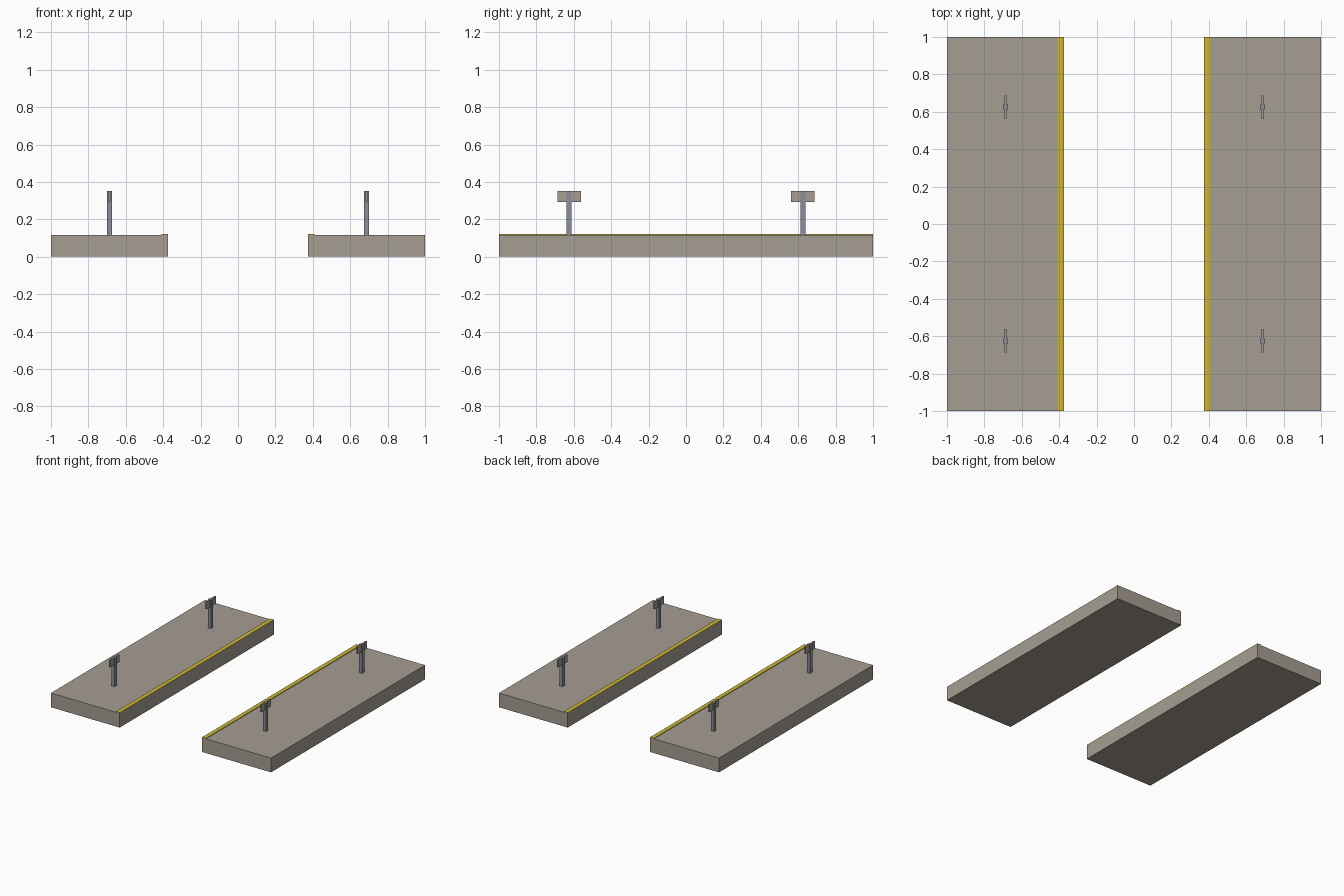
import bpy

cube = bpy.data.objects.get("Cube")
if cube:
    bpy.data.objects.remove(cube, do_unlink=True)


def material(name, color):
    mat = bpy.data.materials.new(name)
    mat.use_nodes = True
    mat.diffuse_color = (*color, 1)
    mat.node_tree.nodes["Principled BSDF"].inputs["Base Color"].default_value = (*color, 1)
    return mat


concrete = material("warm grey concrete", (0.38, 0.34, 0.29))
yellow = material("safety yellow", (0.60, 0.47, 0.04))
steel = material("blue grey steel", (0.26, 0.27, 0.33))


def box(name, low, high, mat):
    """Axis-aligned box between two corners."""
    centre = [(a + b) / 2 for a, b in zip(low, high)]
    bpy.ops.mesh.primitive_cube_add(size=1, location=centre)
    obj = bpy.context.object
    obj.name = name
    obj.scale = [abs(b - a) for a, b in zip(low, high)]
    bpy.ops.object.transform_apply(location=False, rotation=False, scale=True)
    obj.data.materials.append(mat)


DECK = 0.117     # platform surface height
TOP = 0.352      # top of posts and signs
POST_X, POST_Y = 0.6875, 0.625

for side, s in (("left", 1), ("right", -1)):
    # Platform slab and the safety strip along its inner edge
    box(f"{side}_platform", (s * 0.375, -1, 0), (s, 1, DECK), concrete)
    box(f"{side}_edge_strip", (s * 0.375, -1, DECK), (s * 0.41, 1, 0.122), yellow)

    # Sign posts, each with a thin board through its top
    for end, e in (("front", -1), ("back", 1)):
        x, y = s * POST_X, e * POST_Y
        box(f"{side}_{end}_post", (x - 0.0135, y - 0.0135, DECK),
            (x + 0.0135, y + 0.0135, TOP), steel)
        box(f"{side}_{end}_sign", (x - 0.006, y - 0.0625, 0.292),
            (x + 0.006, y + 0.0625, TOP), concrete)
